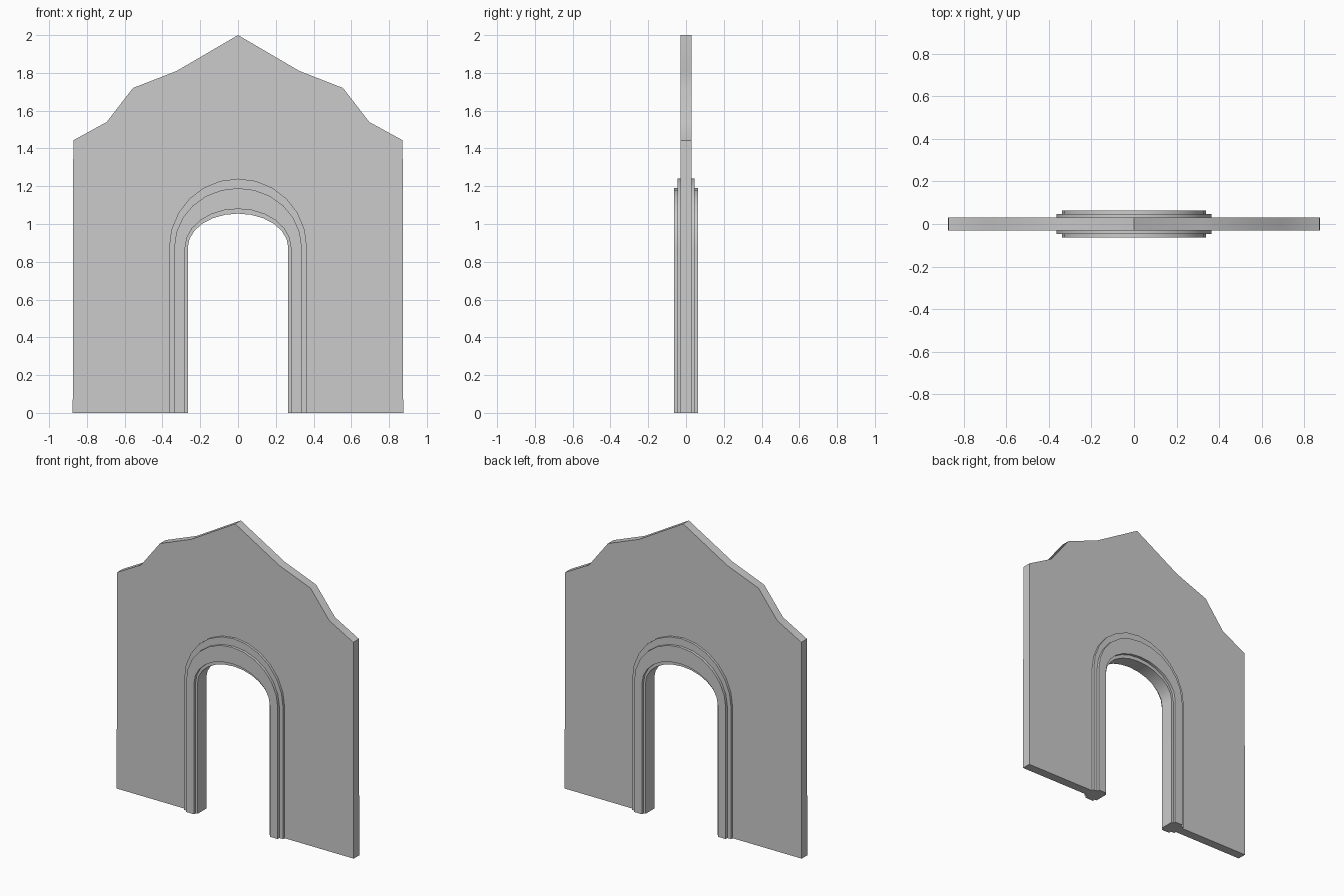
import bpy
import bmesh
import math

cube = bpy.data.objects.get("Cube")
if cube:
    bpy.data.objects.remove(cube, do_unlink=True)

# Single plain stone colour
stone = bpy.data.materials.new("grey_stone")
stone.use_nodes = True
stone.diffuse_color = (0.6, 0.6, 0.6, 1)
stone.node_tree.nodes["Principled BSDF"].inputs["Base Color"].default_value = (0.6, 0.6, 0.6, 1)

SPRING = 0.875     # height where the arch begins to curve
SEGMENTS = 12
WALL_Y = 0.03      # half thicknesses
STEP_Y = 0.046
FACE_Y = 0.064


def arch(width, top):
    """Arch line from the right foot, over the crown, to the left foot."""
    points = [(-width, 0)]
    for i in range(SEGMENTS + 1):
        a = math.pi * (1 - i / SEGMENTS)
        points.append((width * math.cos(a), SPRING + (top - SPRING) * math.sin(a)))
    points.append((width, 0))
    return points


def finish(name, bm):
    bmesh.ops.recalc_face_normals(bm, faces=bm.faces)
    mesh = bpy.data.meshes.new(name)
    bm.to_mesh(mesh)
    bm.free()
    mesh.materials.append(stone)
    obj = bpy.data.objects.new(name, mesh)
    bpy.context.collection.objects.link(obj)
    bpy.ops.object.select_all(action='DESELECT')
    obj.select_set(True)
    bpy.context.view_layer.objects.active = obj
    bpy.ops.object.shade_smooth_by_angle(angle=math.radians(35))
    return obj


# Edge lines of the moulding, as (half width, crown height)
outer = arch(0.365, 1.24)
face_outer = arch(0.338, 1.19)
face_inner = arch(0.28, 1.08)
inner = arch(0.266, 1.055)

# Gabled wall slab with the doorway cut out of its outline
half_gable = [(0.875, 0), (0.872, 1.443), (0.695, 1.54), (0.556, 1.72), (0.325, 1.81)]
outline = half_gable + [(0, 2)] + [(-x, z) for x, z in reversed(half_gable)]
bm = bmesh.new()
front = bm.faces.new([bm.verts.new((x, -WALL_Y, z)) for x, z in outline + outer])
extruded = bmesh.ops.extrude_face_region(bm, geom=[front], use_keep_orig=True)
back_verts = [v for v in extruded["geom"] if isinstance(v, bmesh.types.BMVert)]
bmesh.ops.translate(bm, verts=back_verts, vec=(0, 2 * WALL_Y, 0))
finish("gable_wall", bm)

# Stepped moulding swept along the arch, the same on front and back
half = [(outer, STEP_Y), (face_outer, STEP_Y), (face_outer, FACE_Y),
        (face_inner, FACE_Y), (face_inner, STEP_Y), (inner, STEP_Y)]
section = half + [(line, -y) for line, y in reversed(half)]
bm = bmesh.new()
rings = [[bm.verts.new((line[i][0], y, line[i][1])) for line, y in section]
         for i in range(len(outer))]
count = len(section)
for a, b in zip(rings, rings[1:]):
    for j in range(count):
        k = (j + 1) % count
        bm.faces.new((a[j], a[k], b[k], b[j]))
bm.faces.new(rings[0])
bm.faces.new(rings[-1])
finish("arch_moulding", bm)
